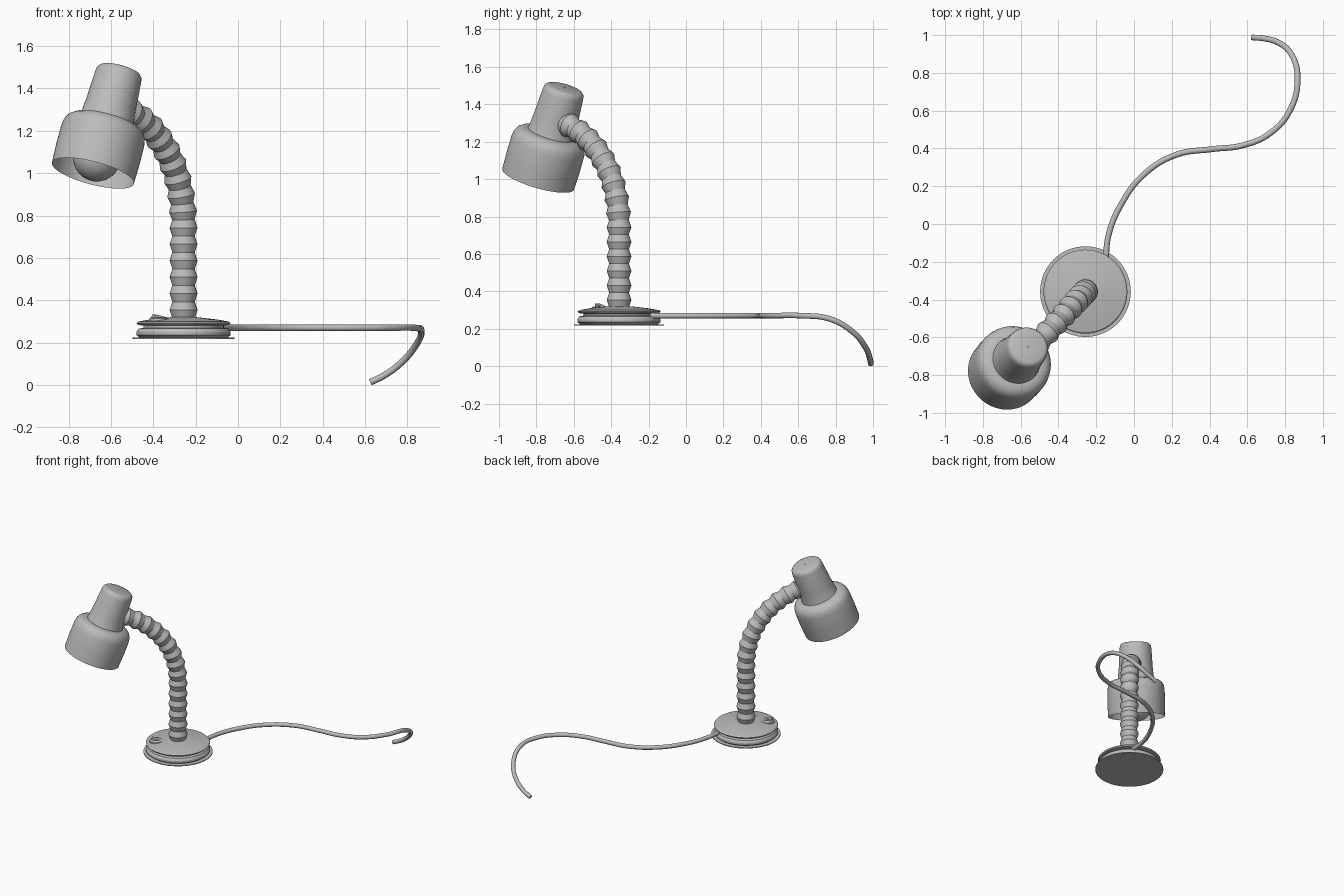
import bpy, bmesh, math
from mathutils import Vector
from mathutils.geometry import interpolate_bezier

cube = bpy.data.objects.get("Cube")
if cube:
    bpy.data.objects.remove(cube, do_unlink=True)

grey = bpy.data.materials.new("plain grey")
grey.use_nodes = True
colour = (0.5, 0.5, 0.5, 1)
grey.diffuse_color = colour
grey.node_tree.nodes["Principled BSDF"].inputs["Base Color"].default_value = colour


def finish(obj, angle=30):
    """Give an object its material and smooth shading with sharp edges kept."""
    obj.data.materials.append(grey)
    bpy.ops.object.select_all(action="DESELECT")
    obj.select_set(True)
    bpy.context.view_layer.objects.active = obj
    bpy.ops.object.shade_smooth_by_angle(angle=math.radians(angle))
    return obj


def sweep(name, stations, sides=32, cap_start=False, cap_end=False, angle=30):
    """Skin circles given as (centre, axis, radius)."""
    bm = bmesh.new()
    rings = []
    for centre, axis, radius in stations:
        turn = Vector((0, 0, 1)).rotation_difference(axis)
        ring = []
        for i in range(sides):
            a = math.tau * i / sides
            offset = Vector((radius * math.cos(a), radius * math.sin(a), 0))
            ring.append(bm.verts.new(centre + turn @ offset))
        rings.append(ring)
    for low, high in zip(rings, rings[1:]):
        for i in range(sides):
            j = (i + 1) % sides
            bm.faces.new((low[i], low[j], high[j], high[i]))
    if cap_start:
        bm.faces.new(rings[0][::-1])
    if cap_end:
        bm.faces.new(rings[-1])
    mesh = bpy.data.meshes.new(name)
    bm.to_mesh(mesh)
    bm.free()
    obj = bpy.data.objects.new(name, mesh)
    bpy.context.collection.objects.link(obj)
    return finish(obj, angle)


def lathe(name, origin, axis, profile, **options):
    """Revolve (radius, distance along axis) pairs."""
    return sweep(name, [(origin + axis * d, axis, r) for r, d in profile], **options)


UP = Vector((0, 0, 1))
base_centre = Vector((-0.257, -0.358, 0))

# Base: thin foot plate, lower body, groove and domed lid
lathe("foot_plate", base_centre, UP, [(0.24, 0.218), (0.24, 0.224)],
      sides=64, cap_start=True, cap_end=True)
lathe("base_body", base_centre, UP,
      [(0.205, 0.222), (0.222, 0.235), (0.222, 0.25), (0.212, 0.266), (0.19, 0.27),
       (0.19, 0.28), (0.216, 0.284), (0.222, 0.292), (0.215, 0.299), (0.16, 0.309),
       (0.09, 0.317), (0.06, 0.32)], sides=64, cap_start=True, cap_end=True)

# Switch: round bezel with a tilted rocker
switch = base_centre + Vector((-0.115, -0.1, 0))
lathe("switch_bezel", switch, UP, [(0.045, 0.3), (0.045, 0.315), (0.038, 0.319)], cap_end=True)
bpy.ops.mesh.primitive_cube_add(size=1, location=switch + UP * 0.319, rotation=(0, 0.22, 0.5))
rocker = bpy.context.object
rocker.name = "switch_rocker"
rocker.scale = (0.065, 0.03, 0.016)
finish(rocker)

# Gooseneck: straight stem, then a bend toward the head, in zigzag ribs
lean = Vector((-0.68, -0.73, 0)).normalized()


def in_plane(s, z):
    return base_centre + lean * s + UP * z


path = [in_plane(0, 0.315 + 0.435 * i / 40) for i in range(40)]
path += interpolate_bezier(in_plane(0, 0.75), in_plane(0, 1.02),
                           in_plane(0.16, 1.22), in_plane(0.4, 1.3), 80)
lengths = [0]
for a, b in zip(path, path[1:]):
    lengths.append(lengths[-1] + (b - a).length)


def along(distance):
    for i in range(1, len(path)):
        if lengths[i] >= distance or i == len(path) - 1:
            step = path[i] - path[i - 1]
            f = (distance - lengths[i - 1]) / step.length
            return path[i - 1] + step * f, step.normalized()


ribs = 15
stations = []
for k in range(2 * ribs + 1):
    point, axis = along(lengths[-1] * k / (2 * ribs))
    stations.append((point, axis, 0.066 if k % 2 else 0.053))
sweep("gooseneck", stations, cap_start=True, cap_end=True, angle=20)

# Lamp head: open shade, tapered socket housing and bulb on one tilted axis
rim = Vector((-0.685, -0.79, 1.0))
top = Vector((-0.557, -0.648, 1.488))
tilt = (top - rim).normalized()
height = (top - rim).length
lathe("shade", rim, tilt,
      [(0.2, 0), (0.203, 0.1), (0.202, 0.19), (0.197, 0.22), (0.185, 0.242),
       (0.165, 0.256), (0.14, 0.262), (0.118, 0.262)], sides=64, angle=40)
lathe("socket_housing", rim, tilt,
      [(0.132, 0.255), (0.128, 0.27), (0.12, 0.35), (0.112, height - 0.035),
       (0.108, height - 0.015), (0.098, height - 0.004), (0.085, height)],
      sides=48, cap_end=True, angle=40)
lathe("vent_mark", rim, tilt, [(0.006, height - 0.002), (0.006, height + 0.002)],
      sides=12, cap_end=True)
bulb_profile = [(0.112 * math.sin(a), 0.078 - 0.112 * math.cos(a))
                for a in (math.radians(d) for d in range(2, 150, 8))]
bulb_profile += [(0.045, 0.2), (0.045, 0.262)]
lathe("bulb", rim, tilt, bulb_profile, cap_start=True, angle=50)

# Power cord: leaves the groove level, winds back and droops at its end
cord_points = [(-0.15, -0.19, 0.27), (-0.135, -0.06, 0.27), (-0.07, 0.1, 0.27),
               (0.05, 0.26, 0.27), (0.22, 0.365, 0.27), (0.42, 0.397, 0.27),
               (0.57, 0.415, 0.27), (0.72, 0.48, 0.27), (0.83, 0.61, 0.27),
               (0.866, 0.77, 0.252), (0.835, 0.895, 0.18), (0.765, 0.96, 0.1),
               (0.69, 0.982, 0.045), (0.625, 0.988, 0.013)]
curve = bpy.data.curves.new("power_cord", "CURVE")
curve.dimensions = "3D"
curve.bevel_depth = 0.0155
curve.bevel_resolution = 3
curve.use_fill_caps = True
curve.resolution_u = 8
spline = curve.splines.new("BEZIER")
spline.bezier_points.add(len(cord_points) - 1)
for p, co in zip(spline.bezier_points, cord_points):
    p.co = co
    p.handle_left_type = p.handle_right_type = "AUTO"
curve.materials.append(grey)
bpy.context.collection.objects.link(bpy.data.objects.new("power_cord", curve))
